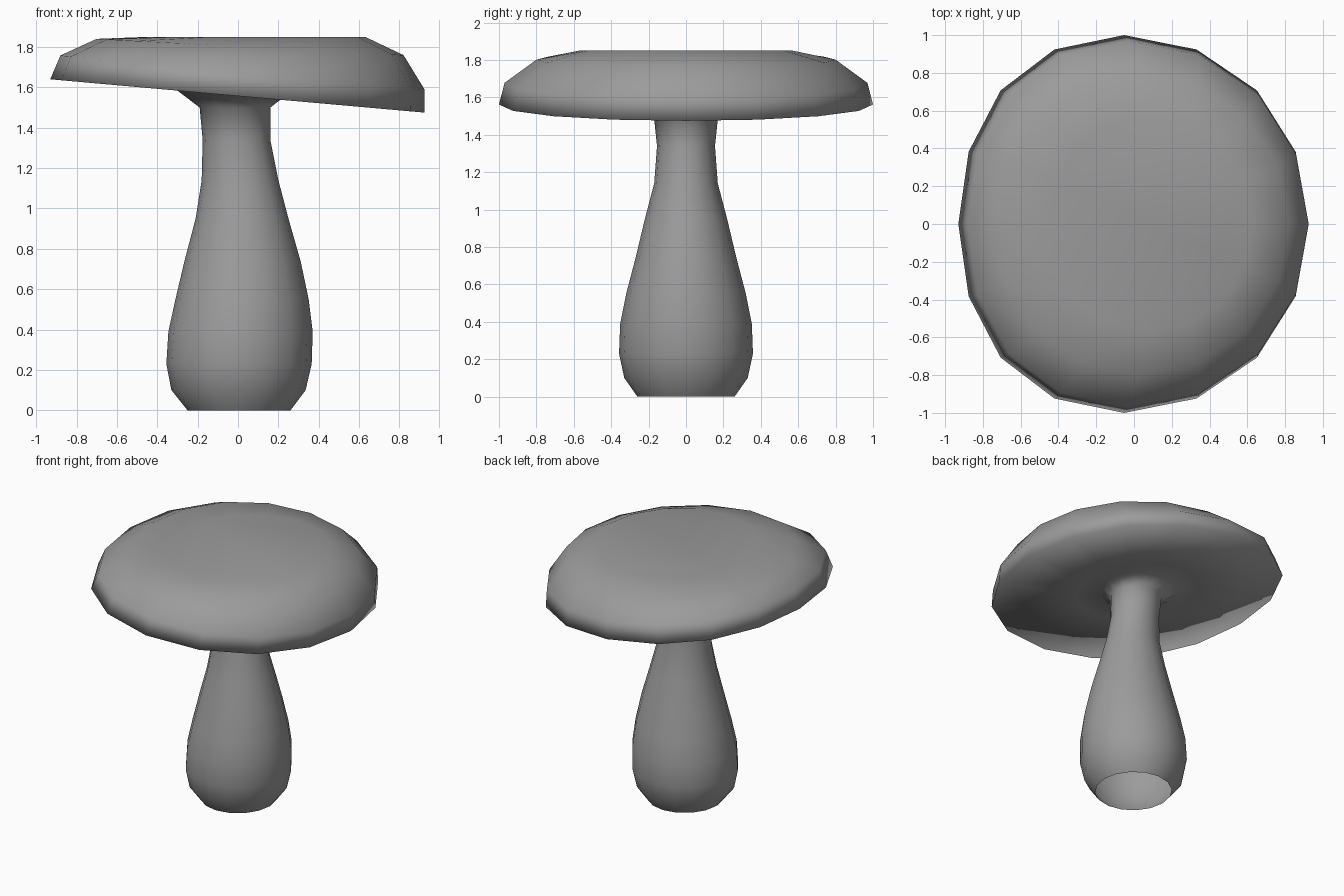
import bpy
import bmesh
from math import cos, sin, tau

cube = bpy.data.objects.get("Cube")
if cube:
    bpy.data.objects.remove(cube)

SIDES = 16
grey = bpy.data.materials.new("plain_grey")
grey.use_nodes = True
color = (0.33, 0.33, 0.33, 1)
grey.diffuse_color = color
grey.node_tree.nodes["Principled BSDF"].inputs["Base Color"].default_value = color


def add_ring(bm, left, right, depth, z, tilt=0, bend=0):
    """Oval ring from x=left to x=right; bend squares it off, tilt slopes it along x."""
    centre, radius = (left + right) / 2, (right - left) / 2
    verts = []
    for i in range(SIDES):
        c, s = cos(tau * i / SIDES), sin(tau * i / SIDES)
        x = centre + radius * c * (1 + 1.4 * bend * s * s) - bend * s * s
        verts.append(bm.verts.new((x, depth * s, z + tilt * x)))
    return verts


def loft(name, rings, close_top=False):
    bm = bmesh.new()
    loops = [add_ring(bm, *ring) for ring in rings]
    for low, high in zip(loops, loops[1:]):
        for i in range(SIDES):
            j = (i + 1) % SIDES
            bm.faces.new((low[i], low[j], high[j], high[i]))
    if close_top:
        bm.faces.new(loops[-1])
    mesh = bpy.data.meshes.new(name)
    bm.to_mesh(mesh)
    bm.free()
    mesh.materials.append(grey)
    mesh.shade_smooth()
    obj = bpy.data.objects.new(name, mesh)
    bpy.context.collection.objects.link(obj)
    return obj


# Shared ring where the stem's flare blends into the flat underside
collar = (-0.43, 0.37, 0.42, 1.557, -0.089)

# Hollow, open-bottomed stem with a bulging base and a flared neck
loft("stem", [
    (-0.25, 0.26, 0.26, 0),
    (-0.33, 0.335, 0.33, 0.1),
    (-0.355, 0.365, 0.358, 0.23),
    (-0.345, 0.37, 0.352, 0.39),
    (-0.31, 0.35, 0.32, 0.55),
    (-0.265, 0.31, 0.27, 0.74),
    (-0.21, 0.25, 0.22, 0.95),
    (-0.18, 0.2, 0.17, 1.14),
    (-0.175, 0.16, 0.155, 1.34),
    (-0.19, 0.16, 0.172, 1.5),
    (-0.3, 0.21, 0.26, 1.557, -0.089),
    collar,
])

# Tilted cap: underside, rim, shoulder and level top
loft("cap", [
    collar,
    (-0.93, 0.925, 1, 1.557, -0.089, 0.05),
    (-0.88, 0.925, 0.97, 1.675, -0.094, 0.05),
    (-0.7, 0.82, 0.8, 1.803, -0.053, 0.03),
    (-0.45, 0.63, 0.57, 1.85),
], close_top=True)
